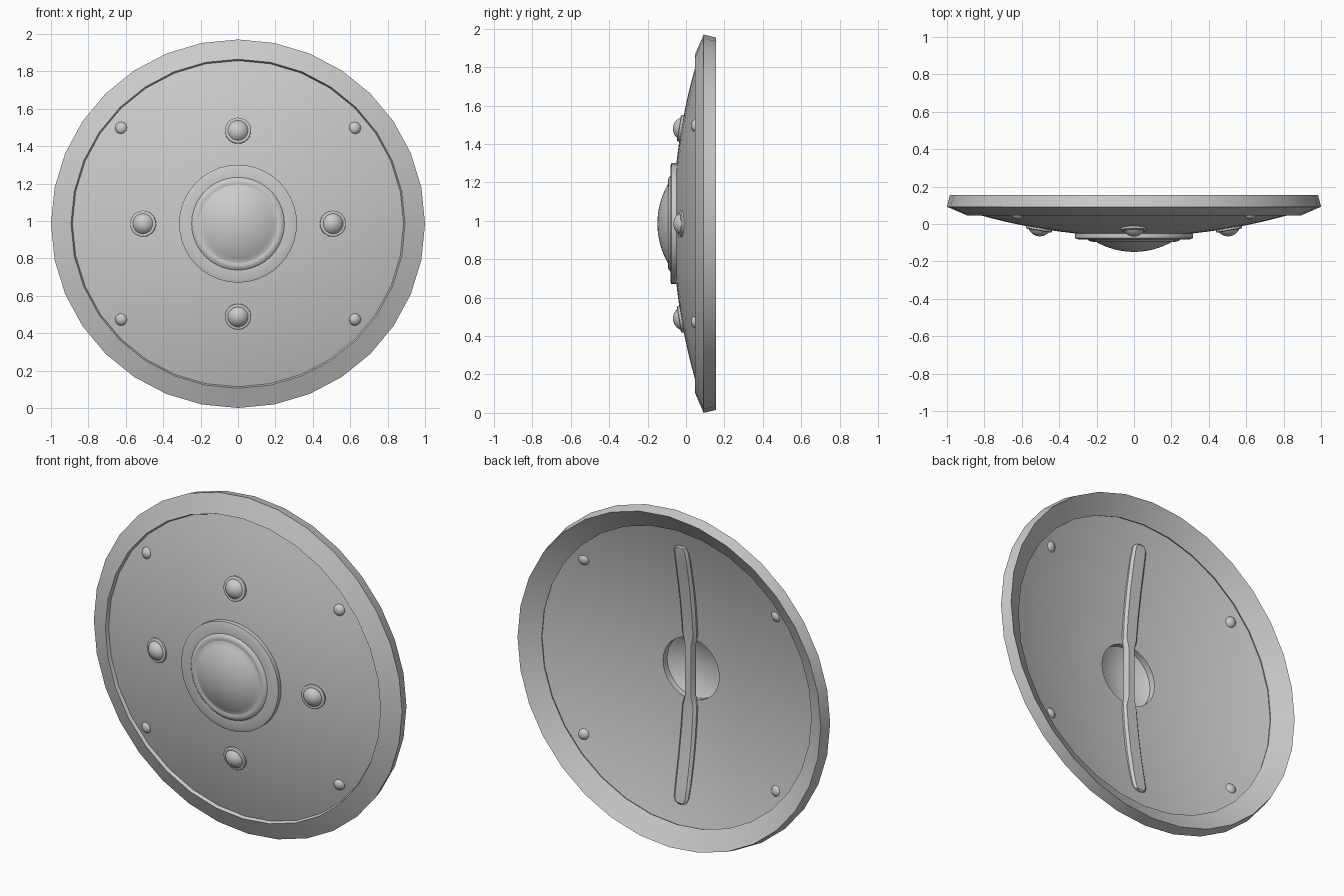
import bpy, bmesh, math
from mathutils import Vector, Matrix

if "Cube" in bpy.data.objects:
    bpy.data.objects.remove(bpy.data.objects["Cube"])

CZ = 0.985      # height of the shield centre
SQUASH = 0.985  # disc is very slightly shorter than wide


def front_y(r):
    """Front surface of the domed disc at radius r."""
    return -0.067 + 0.168 * r * r


def finish(name, bm, matrix, angle=30):
    bmesh.ops.remove_doubles(bm, verts=bm.verts, dist=1e-5)
    bmesh.ops.recalc_face_normals(bm, faces=bm.faces)
    me = bpy.data.meshes.new(name)
    bm.transform(matrix)
    bm.to_mesh(me)
    bm.free()
    ob = bpy.data.objects.new(name, me)
    bpy.context.collection.objects.link(ob)
    bpy.ops.object.select_all(action='DESELECT')
    ob.select_set(True)
    bpy.context.view_layer.objects.active = ob
    bpy.ops.object.shade_smooth_by_angle(angle=math.radians(angle))
    return ob


def lathe(name, profile, segs, matrix, closed=True, angle=30):
    """Revolve (radius, y) points about the y axis."""
    bm = bmesh.new()
    vs = [bm.verts.new((r, y, 0)) for r, y in profile]
    n = len(vs)
    es = [bm.edges.new((vs[i], vs[(i + 1) % n])) for i in range(n if closed else n - 1)]
    bmesh.ops.spin(bm, geom=vs + es, cent=(0, 0, 0), axis=(0, 1, 0),
                   angle=2 * math.pi, steps=segs, use_duplicate=False)
    return finish(name, bm, matrix, angle)


centre = Matrix.Translation((0, 0, CZ))
oval = centre @ Matrix.Diagonal((1, 1, SQUASH, 1))

# domed disc with a central hole
T = 0.014
radii = [0.182 + (0.90 - 0.182) * i / 10 for i in range(11)]
lathe("disc", [(r, front_y(r)) for r in radii] +
      [(r, front_y(r) + T) for r in reversed(radii)], 32, oval)

# rim
lathe("rim", [(0.893, 0.046), (1.0, 0.092), (0.984, 0.156), (0.875, 0.088)], 32, oval)

# hollow boss with flange and step
dome = lambda r0, y0, y1: [(r0 * math.cos(a), y0 + (y1 - y0) * math.sin(a) ** 1.0)
                           for a in [math.pi / 2 * i / 8 for i in range(9)]]


def cap(r0, y0, h, n=8):
    """Arc from the edge (r0, y0) to the apex (0, y0 - h)."""
    R = (r0 * r0 + h * h) / (2 * h)
    a0 = math.asin(min(1, r0 / R))
    return [(R * math.sin(a0 * (1 - i / n)), y0 - h + R - R * math.cos(a0 * (1 - i / n)))
            for i in range(n + 1)]


boss = [(0.182, -0.05), (0.315, -0.05), (0.315, -0.076), (0.298, -0.082), (0.248, -0.082),
        (0.238, -0.091), (0.222, -0.095), (0.21, -0.092)]
boss += cap(0.209, -0.092, 0.057) + list(reversed(cap(0.182, -0.085, 0.05)))
lathe("boss", boss, 40, centre, closed=True)


def on_disc(x, z):
    """Frame on the disc surface with its y axis along the surface normal."""
    r = math.hypot(x, z)
    n = Vector((-0.336 * x, 1, -0.336 * z))
    rot = Vector((0, 1, 0)).rotation_difference(n).to_matrix().to_4x4()
    return Matrix.Translation((x, front_y(r), CZ + z)) @ rot


# large studs with washers
for i, (x, z) in enumerate([(0.507, 0), (-0.507, 0), (0, 0.497), (0, -0.497)]):
    m = on_disc(x, z)
    lathe(f"large_stud_{i}", [(0, 0.006), (0.07, 0.006), (0.07, -0.008), (0.064, -0.012), (0.054, -0.012)]
          + cap(0.054, -0.012, 0.03, 6), 24, m, closed=False)

# small rivets showing on both sides
for sx in (1, -1):
    for sz in (1, -1):
        bm = bmesh.new()
        bmesh.ops.create_uvsphere(bm, u_segments=16, v_segments=10, radius=0.033)
        m = on_disc(0.626 * sx, 0.513 * sz) @ Matrix.Translation((0, T / 2, 0)) @ Matrix.Diagonal((1, 0.75, 1, 1))
        finish(f"rivet_{'r' if sx > 0 else 'l'}{'t' if sz > 0 else 'b'}", bm, m, 60)

# grip bar following the back of the disc, narrow across the hole
half = [(0.0, 0.028, 0.034), (0.15, 0.028, 0.034), (0.21, 0.046, 0.03), (0.35, 0.048, 0.03),
        (0.5, 0.049, 0.03), (0.65, 0.049, 0.028), (0.725, 0.046, 0.026), (0.748, 0.034, 0.022),
        (0.757, 0.015, 0.014)]
stations = [(-d, w, t) for d, w, t in reversed(half[1:])] + half
bm = bmesh.new()
rings = []
for d, w, t in stations:
    y = front_y(max(abs(d), 0.15)) + T - 0.004
    section = [(-w, 0), (-w, 0.55 * t), (-0.7 * w, t), (0.7 * w, t), (w, 0.55 * t), (w, 0)]
    rings.append([bm.verts.new((x, y + h, d)) for x, h in section])
for a, b in zip(rings, rings[1:]):
    for i in range(6):
        bm.faces.new((a[i], a[(i + 1) % 6], b[(i + 1) % 6], b[i]))
bm.faces.new(rings[0])
bm.faces.new(rings[-1])
finish("grip", bm, centre, 35)
